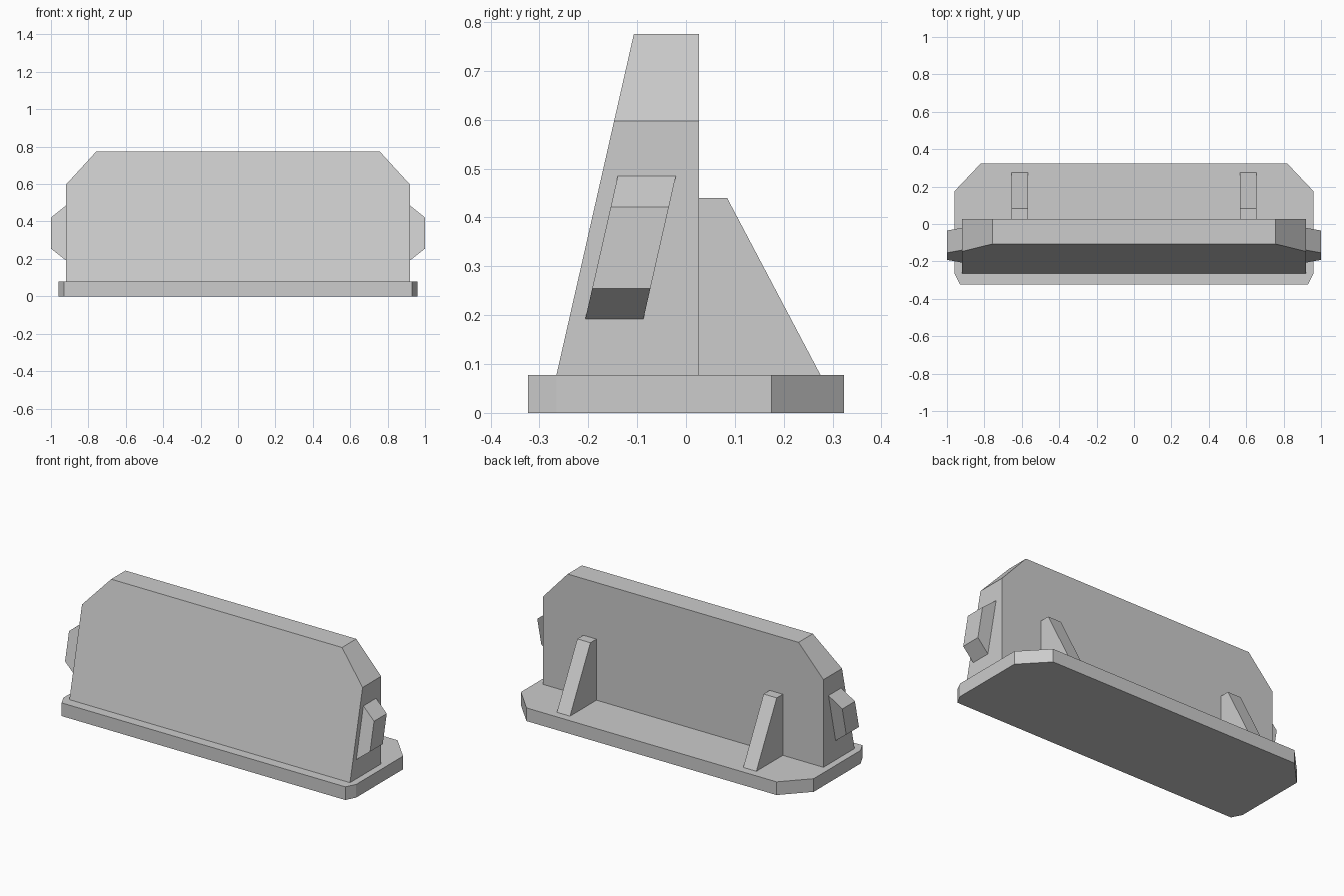
import bpy
import bmesh

cube = bpy.data.objects.get("Cube")
if cube:
    bpy.data.objects.remove(cube, do_unlink=True)

# One plain grey for the whole barrier
grey = bpy.data.materials.new("concrete grey")
grey.use_nodes = True
colour = (0.604, 0.604, 0.604, 1)
grey.diffuse_color = colour
grey.node_tree.nodes["Principled BSDF"].inputs["Base Color"].default_value = colour

BASE_TOP = 0.078
LEAN = 0.227  # backward lean of the front face per unit of height


def front_y(z):
    return -0.265 + LEAN * (z - BASE_TOP)


def loft(name, start, end):
    """Solid between two matching rings of points."""
    bm = bmesh.new()
    a = [bm.verts.new(p) for p in start]
    b = [bm.verts.new(p) for p in end]
    bm.faces.new(a)
    bm.faces.new(b[::-1])
    for i in range(len(a)):
        j = (i + 1) % len(a)
        bm.faces.new((a[i], b[i], b[j], a[j]))
    bmesh.ops.recalc_face_normals(bm, faces=bm.faces)
    mesh = bpy.data.meshes.new(name)
    bm.to_mesh(mesh)
    bm.free()
    mesh.materials.append(grey)
    obj = bpy.data.objects.new(name, mesh)
    bpy.context.collection.objects.link(obj)
    return obj


def mirrored(half):
    """Complete a right-hand outline with its mirror image."""
    return half + [(-x, v) for x, v in reversed(half)]


# Base slab with large rear and small front corner cuts
plan = mirrored([(0.93, -0.323), (0.96, -0.265), (0.96, 0.175), (0.82, 0.323)])
loft("base_slab", [(x, y, 0) for x, y in plan], [(x, y, BASE_TOP) for x, y in plan])

# Wall with leaning front, upright back and cut upper corners
wall = mirrored([(0.92, BASE_TOP), (0.92, 0.597), (0.757, 0.775)])
loft("wall", [(x, front_y(z), z) for x, z in wall], [(x, 0.027, z) for x, z in wall])

# Leaning side blocks and rear buttresses
block = [(0.92, 0.192), (1.0, 0.255), (1.0, 0.421), (0.92, 0.485)]
rib = [(0.027, BASE_TOP), (0.275, BASE_TOP), (0.084, 0.44), (0.027, 0.44)]
for side, s in (("left", 1), ("right", -1)):
    loft(side + "_side_block",
         [(s * x, front_y(z) + 0.033, z) for x, z in block],
         [(s * x, front_y(z) + 0.152, z) for x, z in block])
    loft(side + "_buttress",
         [(s * 0.568, y, z) for y, z in rib],
         [(s * 0.654, y, z) for y, z in rib])
